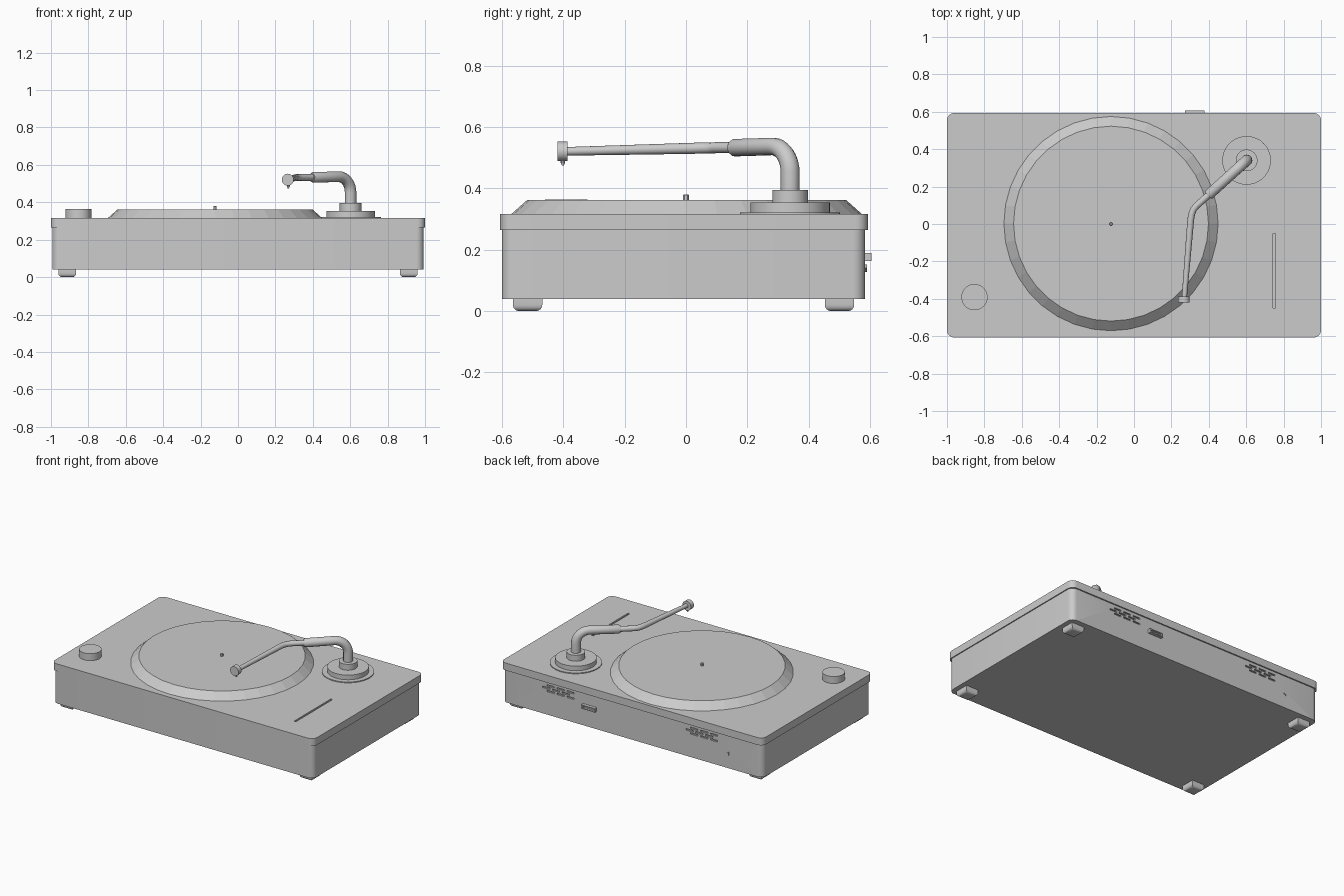
import bpy, bmesh, math
from mathutils import Vector, Matrix

if "Cube" in bpy.data.objects:
    bpy.data.objects.remove(bpy.data.objects["Cube"])

grey = bpy.data.materials.new("light grey")
grey.diffuse_color = (0.6, 0.6, 0.6, 1)
grey.use_nodes = True
grey.node_tree.nodes["Principled BSDF"].inputs["Base Color"].default_value = grey.diffuse_color


def finish(name, bm, smooth=True):
    bmesh.ops.recalc_face_normals(bm, faces=bm.faces)
    me = bpy.data.meshes.new(name)
    bm.to_mesh(me)
    bm.free()
    ob = bpy.data.objects.new(name, me)
    bpy.context.collection.objects.link(ob)
    me.materials.append(grey)
    select(ob)
    if smooth:
        bpy.ops.object.shade_smooth_by_angle(angle=math.radians(30))
    return ob


def select(ob):
    bpy.ops.object.select_all(action='DESELECT')
    ob.select_set(True)
    bpy.context.view_layer.objects.active = ob


def add_box(bm, lo, hi):
    lo, hi = Vector(lo), Vector(hi)
    m = Matrix.Translation((lo + hi) / 2) @ Matrix.Diagonal((*(hi - lo), 1))
    return bmesh.ops.create_cube(bm, size=1, matrix=m)["verts"]


def slab(name, lo, hi, radius):
    """Box with rounded vertical corners."""
    bm = bmesh.new()
    add_box(bm, lo, hi)
    edges = [e for e in bm.edges
             if abs(e.verts[0].co.z - e.verts[1].co.z) > 0.01]
    bmesh.ops.bevel(bm, geom=edges, offset=radius, segments=6,
                    profile=0.5, affect='EDGES')
    return finish(name, bm)


def lathe(name, centre, profile, sides=32, smooth=True, axis='Z'):
    """Closed solid of revolution from (radius, height) rings."""
    bm = bmesh.new()
    rings = [[bm.verts.new((r * math.cos(2 * math.pi * i / sides),
                            r * math.sin(2 * math.pi * i / sides), h))
              for i in range(sides)] for r, h in profile]
    for a, b in zip(rings, rings[1:]):
        for i in range(sides):
            j = (i + 1) % sides
            bm.faces.new((a[i], a[j], b[j], b[i]))
    bm.faces.new(rings[0][::-1])
    bm.faces.new(rings[-1])
    if axis == 'Y':
        bm.transform(Matrix.Rotation(math.radians(-90), 4, 'X'))
    bm.transform(Matrix.Translation(centre))
    return finish(name, bm, smooth)


def tube(name, points):
    """Capped round tube through (x, y, z, radius) points."""
    cu = bpy.data.curves.new(name, 'CURVE')
    cu.dimensions = '3D'
    cu.bevel_depth = 1
    cu.bevel_resolution = 4
    cu.use_fill_caps = True
    sp = cu.splines.new('POLY')
    sp.points.add(len(points) - 1)
    for p, (x, y, z, r) in zip(sp.points, points):
        p.co = (x, y, z, 1)
        p.radius = r
    ob = bpy.data.objects.new(name, cu)
    bpy.context.collection.objects.link(ob)
    cu.materials.append(grey)
    select(ob)
    bpy.ops.object.convert(target='MESH')
    bpy.ops.object.shade_smooth_by_angle(angle=math.radians(40))
    return bpy.context.object


def cut(target, boxes):
    bm = bmesh.new()
    for lo, hi in boxes:
        add_box(bm, lo, hi)
    cutter = finish("cutter", bm, False)
    cutter.hide_render = True
    select(target)
    mod = target.modifiers.new("cut", 'BOOLEAN')
    mod.object = cutter
    mod.operation = 'DIFFERENCE'
    mod.solver = 'EXACT'
    bpy.ops.object.modifier_apply(modifier=mod.name)
    bpy.data.objects.remove(cutter, do_unlink=True)


# Cabinet with two groups of staggered vent slits in the back
body = slab("cabinet", (-0.993, -0.601, 0.04), (0.993, 0.585, 0.265), 0.04)
slits = []
for cx in (0.565, -0.53):
    for row, z in enumerate((0.203, 0.222, 0.241)):
        for k in (-1, 0, 1):
            x = cx + k * 0.075 + (0.018 if row % 2 else -0.018)
            slits.append(((x - 0.028, 0.575, z - 0.005),
                          (x + 0.028, 0.60, z + 0.005)))
cut(body, slits)

# Top plate with a slider groove
lid = slab("top_plate", (-1, -0.607, 0.265), (1, 0.594, 0.316), 0.04)
cut(lid, [((0.743, -0.45, 0.306), (0.757, -0.05, 0.33))])

# Feet, rounded underneath
for sx in (-1, 1):
    for cy in (-0.517, 0.501):
        bm = bmesh.new()
        add_box(bm, (sx * 0.913 - 0.047, cy - 0.048, 0),
                (sx * 0.913 + 0.047, cy + 0.048, 0.042))
        low = [e for e in bm.edges if all(v.co.z < 0.01 for v in e.verts)]
        bmesh.ops.bevel(bm, geom=low, offset=0.02, segments=4,
                        profile=0.5, affect='EDGES')
        finish("foot", bm)

# Platter, spindle and knob
lathe("platter", (-0.123, 0.002, 0), [(0.575, 0.314), (0.521, 0.362)], 36, False)
lathe("spindle", (-0.123, 0, 0), [(0.009, 0.36), (0.009, 0.378), (0.006, 0.381)], 12)
lathe("knob", (-0.853, -0.391, 0), [(0.07, 0.314), (0.07, 0.364)], 40)

# Stepped tonearm base
ax, ay = 0.602, 0.34
lathe("arm_base", (ax, ay, 0),
      [(0.163, 0.314), (0.163, 0.322), (0.13, 0.322), (0.13, 0.354),
       (0.058, 0.354), (0.058, 0.395), (0.03, 0.395)], 40)

# Thick arm: upright, quarter bend, then a straight sleeve
end = Vector((0.395, 0.152))
d = (end - Vector((ax, ay))).normalized()
R, top = 0.085, 0.537
pts = [(ax, ay, 0.385, 0.031)]
for i in range(9):
    a = math.pi / 2 * i / 8
    s = R * (1 - math.cos(a))
    pts.append((ax + d.x * s, ay + d.y * s, top - R + R * math.sin(a),
                0.031 - 0.002 * i / 8))
pts += [(end.x - d.x * 0.01, end.y - d.y * 0.01, 0.533, 0.029),
        (end.x, end.y, 0.533, 0.024)]
tube("arm_elbow", pts)

# Thin arm with a soft kink
tube("arm_tube", [(0.42, 0.174, 0.533, 0.018), (0.335, 0.098, 0.533, 0.018),
                  (0.318, 0.078, 0.532, 0.018), (0.308, 0.052, 0.532, 0.018),
                  (0.303, 0.02, 0.531, 0.018), (0.269, -0.395, 0.521, 0.014)])

# Cartridge disc and stylus
lathe("cartridge", (0.266, -0.42, 0.521),
      [(0.032, 0), (0.032, 0.033)], 24, axis='Y')
lathe("stylus", (0.269, -0.402, 0),
      [(0.003, 0.475), (0.008, 0.485), (0.008, 0.5)], 10)

# Rear socket: hollow frame
port = slab("rear_socket", (0.272, 0.58, 0.163), (0.377, 0.606, 0.19), 0.003)
cut(port, [((0.284, 0.592, 0.169), (0.365, 0.62, 0.184))])

# Small triangular marker on the back
marker = lathe("rear_marker", (-0.73, 0.583, 0.14),
               [(0.014, 0), (0.014, 0.008)], 3, False, 'Y')
